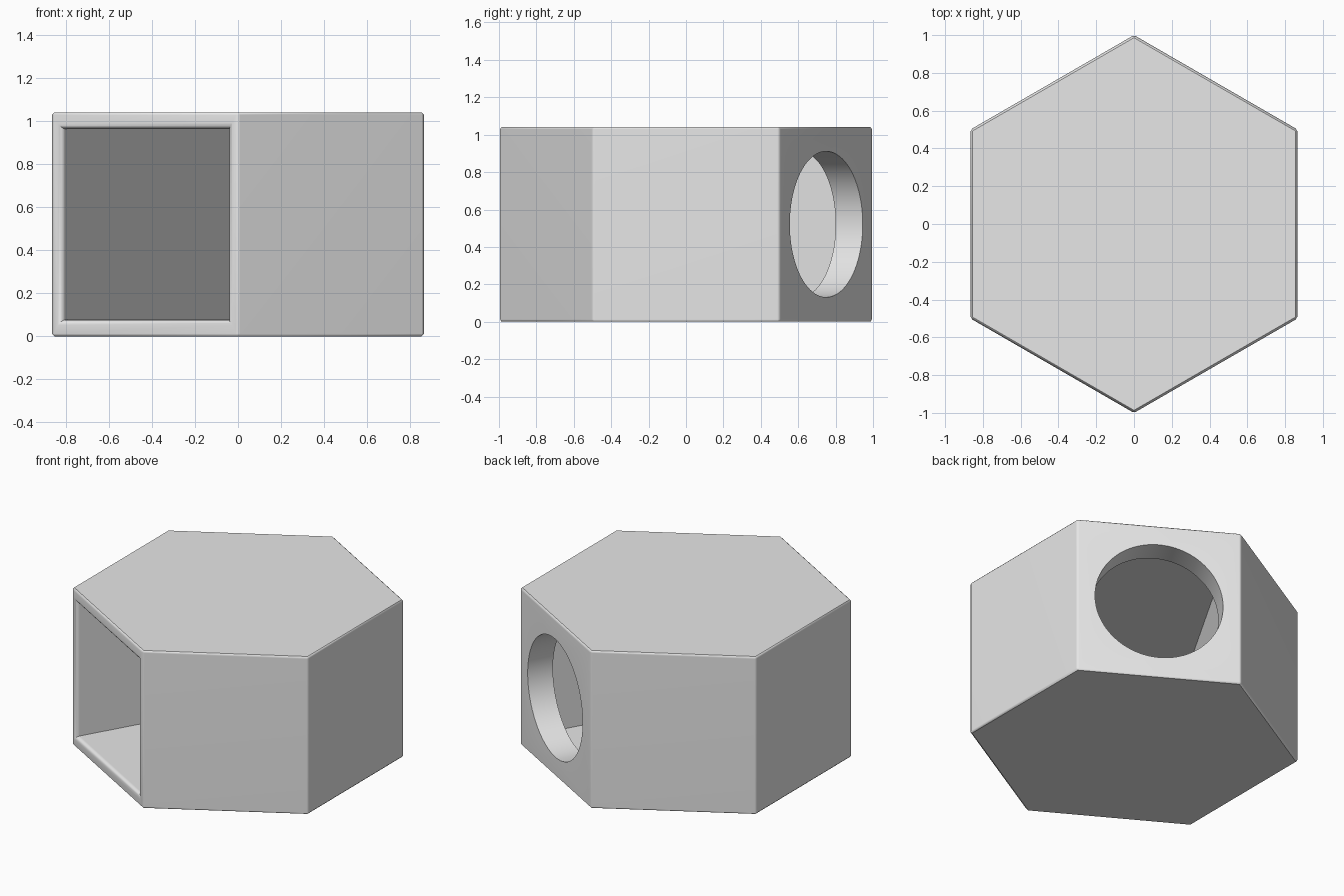
import bpy, bmesh
from math import pi, sin, cos, radians, sqrt
from mathutils import Matrix

if "Cube" in bpy.data.objects:
    bpy.data.objects.remove(bpy.data.objects["Cube"], do_unlink=True)

HEIGHT = 1.042
MID = HEIGHT / 2
APOTHEM = sqrt(3) / 2
CHAMFER = 0.012
HALF = 0.444          # half size of the square cavity
LIP = 0.025           # rounding of the opening rim
BACK = 0.167          # thickness of the back wall
HOLE = 0.39           # radius of the round window
TURN = Matrix.Rotation(radians(-30), 4, "Z")

grey = bpy.data.materials.new("light_grey")
grey.use_nodes = True
colour = (0.8, 0.8, 0.8, 1)
grey.diffuse_color = colour
grey.node_tree.nodes["Principled BSDF"].inputs["Base Color"].default_value = colour


def make_object(name, bm):
    """Turn the mesh into place and link it."""
    bmesh.ops.recalc_face_normals(bm, faces=bm.faces[:])
    bm.transform(TURN)
    mesh = bpy.data.meshes.new(name)
    bm.to_mesh(mesh)
    bm.free()
    mesh.materials.append(grey)
    obj = bpy.data.objects.new(name, mesh)
    bpy.context.collection.objects.link(obj)
    return obj


# Chamfered hexagonal block, with flat sides facing front and back
bm = bmesh.new()
bmesh.ops.create_cone(bm, cap_ends=True, segments=6, radius1=1, radius2=1,
                      depth=HEIGHT, matrix=Matrix.Translation((0, 0, MID))
                      @ Matrix.Rotation(pi / 2, 4, "Z"))
if max(v.co.x for v in bm.verts) < 0.99:
    bm.transform(Matrix.Rotation(pi / 6, 4, "Z"))
bmesh.ops.bevel(bm, geom=bm.edges[:], offset=CHAMFER, segments=1,
                affect="EDGES", profile=0.5)
body = make_object("hexagonal_housing", bm)

# Square cavity cutter, flaring out along a quarter-round lip
rings = [(-APOTHEM - 0.1, HALF + LIP)]
for i in range(5):
    a = i / 4 * pi / 2
    rings.append((-APOTHEM + LIP * (1 - cos(a)), HALF + LIP * (1 - sin(a))))
rings.append((APOTHEM - BACK, HALF))
bm = bmesh.new()
loops = [[bm.verts.new((sx * h, y, MID + sz * h))
          for sx, sz in ((-1, -1), (1, -1), (1, 1), (-1, 1))] for y, h in rings]
for a, b in zip(loops, loops[1:]):
    for i in range(4):
        j = (i + 1) % 4
        bm.faces.new((a[i], a[j], b[j], b[i]))
bm.faces.new(loops[0])
bm.faces.new(loops[-1])
cavity = make_object("cavity_cutter", bm)

# Round window cutter through the back wall
bm = bmesh.new()
bmesh.ops.create_cone(bm, cap_ends=True, segments=96, radius1=HOLE, radius2=HOLE,
                      depth=0.5, matrix=Matrix.Translation((0, APOTHEM, MID))
                      @ Matrix.Rotation(pi / 2, 4, "X"))
window = make_object("window_cutter", bm)

# Cut the openings
bpy.ops.object.select_all(action="DESELECT")
body.select_set(True)
bpy.context.view_layer.objects.active = body
for cutter in (cavity, window):
    cutter.hide_render = True
    mod = body.modifiers.new("cut", "BOOLEAN")
    mod.operation = "DIFFERENCE"
    mod.solver = "EXACT"
    mod.object = cutter
    bpy.ops.object.modifier_apply(modifier=mod.name)
    bpy.data.objects.remove(cutter, do_unlink=True)

# Smooth the soft edges while keeping the large faces flat
bpy.ops.object.shade_smooth_by_angle(angle=radians(35))
weighted = body.modifiers.new("weighted_normals", "WEIGHTED_NORMAL")
weighted.keep_sharp = True
